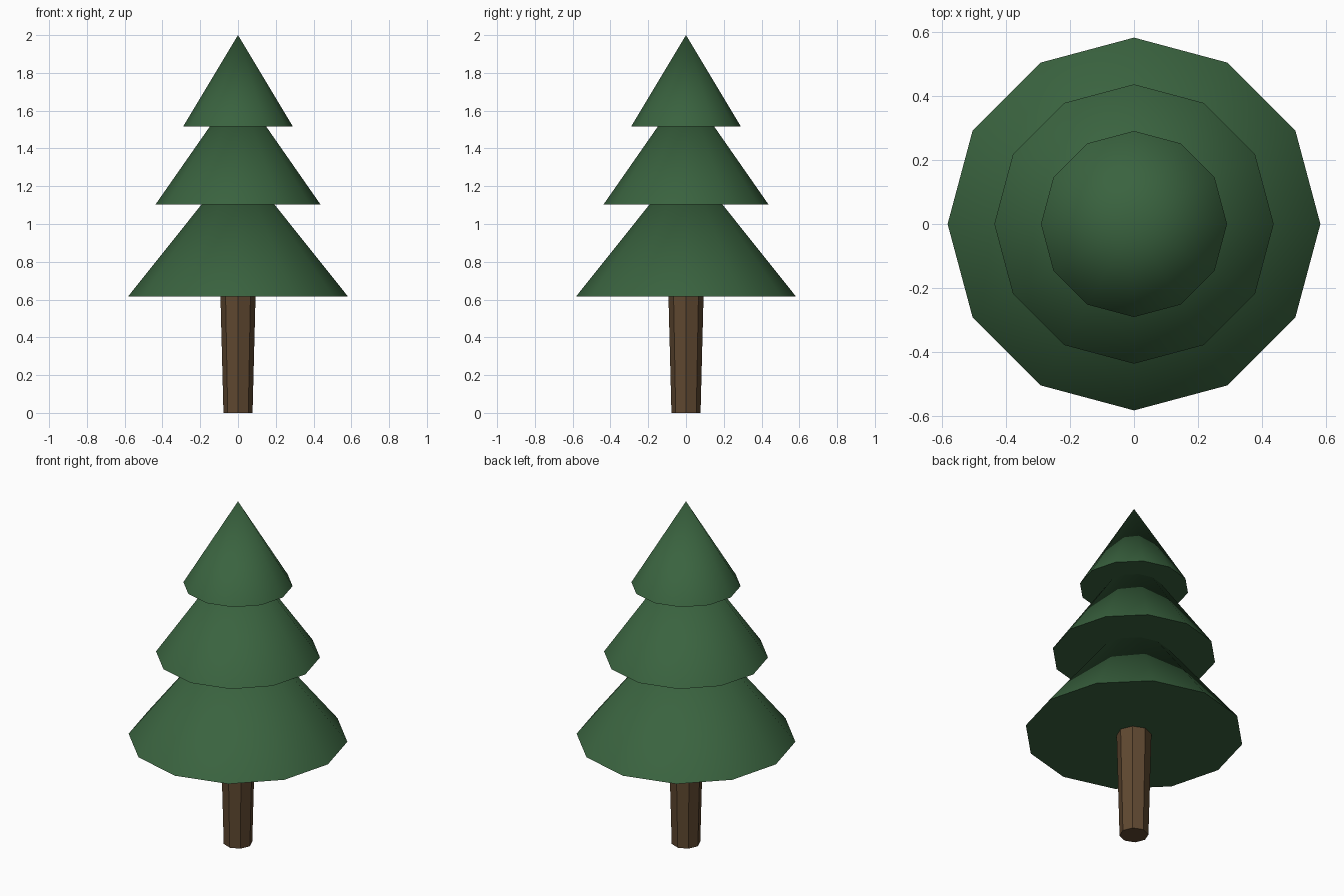
import bpy
import math

if "Cube" in bpy.data.objects:
    bpy.data.objects.remove(bpy.data.objects["Cube"])


def material(name, color):
    mat = bpy.data.materials.new(name)
    mat.diffuse_color = color
    mat.use_nodes = True
    mat.node_tree.nodes["Principled BSDF"].inputs["Base Color"].default_value = mat.diffuse_color
    return mat


def cone(name, sides, r_bottom, r_top, z_bottom, z_top, mat):
    """Upright cone with corners on the x and y axes."""
    bpy.ops.mesh.primitive_cone_add(
        vertices=sides, radius1=r_bottom, radius2=r_top,
        depth=z_top - z_bottom, location=(0, 0, (z_bottom + z_top) / 2))
    obj = bpy.context.object
    obj.name = name
    obj.data.materials.append(mat)
    bpy.ops.object.shade_smooth_by_angle(angle=math.radians(35))
    return obj


bark = material("bark", (0.115, 0.065, 0.03, 1))
needles = material("needles", (0.042, 0.125, 0.05, 1))

# Trunk: eight flat sides, slightly wider at the top
cone("trunk", 8, 0.077, 0.094, 0.0, 0.66, bark)

# Foliage: three stacked twelve-sided cones
tiers = [
    ("lower_foliage", 0.583, 0.615, 1.345),
    ("middle_foliage", 0.437, 1.103, 1.73),
    ("upper_foliage", 0.291, 1.515, 2.0),
]
for name, radius, z_bottom, z_top in tiers:
    cone(name, 12, radius, 0.0, z_bottom, z_top, needles)
